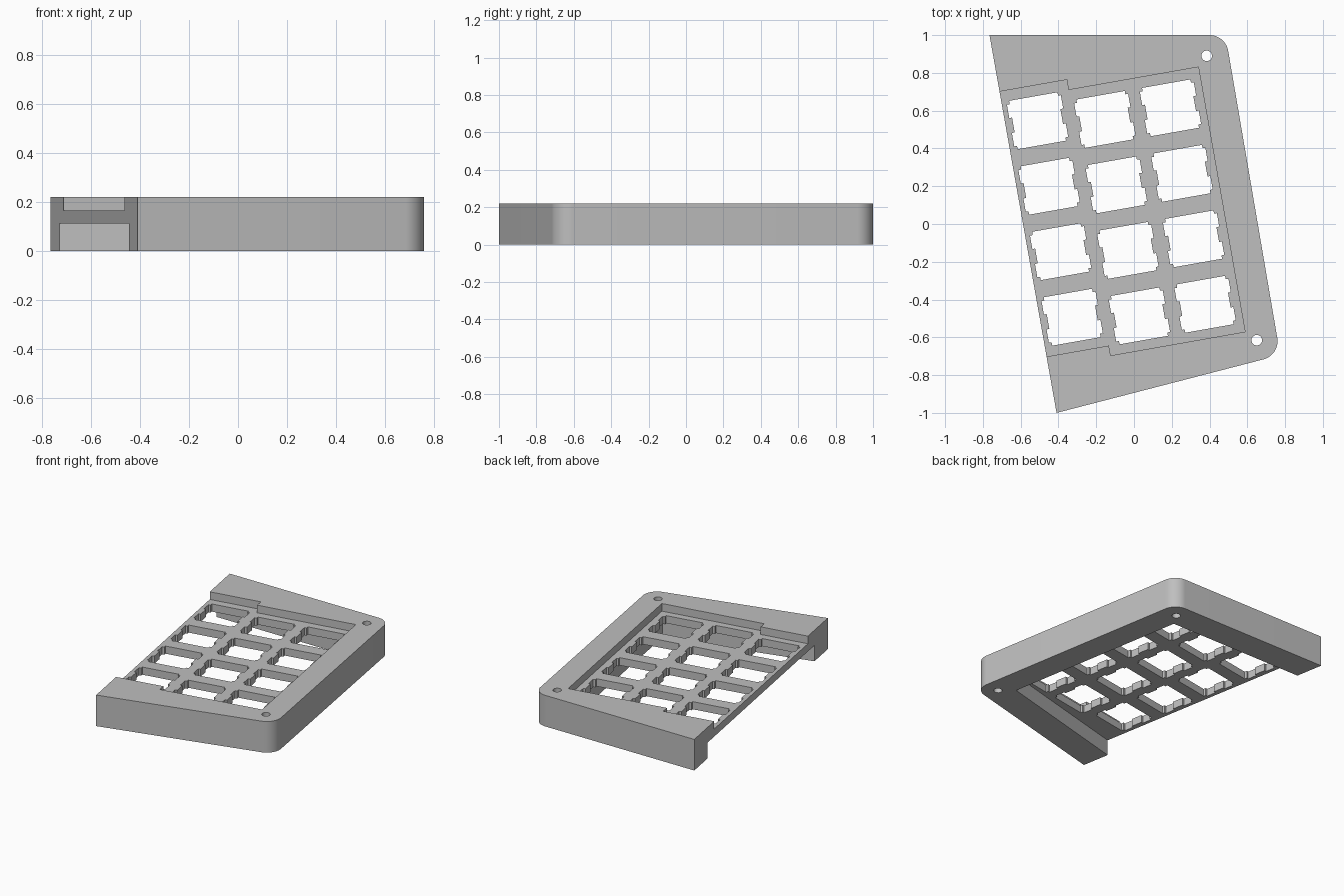
import bpy
import bmesh
from math import sin, cos, radians
from mathutils import Matrix

cube = bpy.data.objects.get("Cube")
if cube:
    bpy.data.objects.remove(cube, do_unlink=True)

HEIGHT = 0.22
PLATE_BOTTOM, PLATE_TOP = 0.112, 0.166
TILT = Matrix.Rotation(radians(10), 4, 'Z')   # key grid is turned within the case
PITCH = 0.352


def prism(name, outlines, z0, z1, matrix=None):
    """Extrude one or more closed outlines from z0 to z1 as one object."""
    bm = bmesh.new()
    for outline in outlines:
        face = bm.faces.new([bm.verts.new((x, y, z0)) for x, y in outline])
        new = bmesh.ops.extrude_face_region(bm, geom=[face])["geom"]
        bmesh.ops.translate(bm, vec=(0, 0, z1 - z0),
                            verts=[v for v in new if isinstance(v, bmesh.types.BMVert)])
    if matrix:
        bm.transform(matrix)
    bmesh.ops.recalc_face_normals(bm, faces=bm.faces)
    mesh = bpy.data.meshes.new(name)
    bm.to_mesh(mesh)
    bm.free()
    obj = bpy.data.objects.new(name, mesh)
    bpy.context.collection.objects.link(obj)
    return obj


def arc(cx, cy, r, start, end, steps):
    angles = [radians(start + (end - start) * i / steps) for i in range(steps + 1)]
    return [(cx + r * cos(a), cy + r * sin(a)) for a in angles]


def cut(target, cutter):
    """Subtract the cutter from the target and discard it."""
    mod = target.modifiers.new("cut", 'BOOLEAN')
    mod.operation = 'DIFFERENCE'
    mod.solver = 'EXACT'
    mod.object = cutter
    bpy.context.view_layer.objects.active = target
    bpy.ops.object.modifier_apply(modifier=mod.name)
    bpy.data.objects.remove(cutter, do_unlink=True)


def switch_hole(u, v):
    """Square opening with two clip notches on each side."""
    h, n, a, b = 0.13, 0.145, 0.04, 0.112
    side = [(h, -h), (h, -b), (n, -b), (n, -a), (h, -a),
            (h, a), (n, a), (n, b), (h, b), (h, h)]
    return [(u + x, v + y) for x, y in side + [(-x, -y) for x, y in side]]


# Case body: slanted block with two rounded corners
outline = ([(-0.765, 1.0), (-0.41, -1.0)]
           + arc(0.66, -0.62, 0.1, -75.5, 10, 16)
           + arc(0.40, 0.90, 0.1, 10, 90, 16))
case = prism("keypad_case", [outline], 0, HEIGHT)

# Upper recess, stepped at the staggered first column and open on one side
recess = [(-0.9, 0.814), (-0.218, 0.814), (-0.218, 0.759), (0.48, 0.759),
          (0.48, -0.664), (-0.243, -0.664), (-0.243, -0.611), (-0.9, -0.611)]
cut(case, prism("upper_recess", [recess], PLATE_TOP, 0.4, TILT))

# Lower pocket, parallel to the outer walls and open on one side
pocket = [(-1.0, 0.80), (0.33, 0.80), (0.56, -0.536), (-0.445, -0.80), (-0.7, -0.867)]
cut(case, prism("lower_pocket", [pocket], -0.2, PLATE_BOTTOM))

# Switch openings: three columns of four
columns = [(-0.408, 0.627), (-0.056, 0.572), (0.297, 0.572)]
holes = [switch_hole(u, v - row * PITCH) for u, v in columns for row in range(4)]
cut(case, prism("switch_openings", holes, -0.1, 0.3, TILT))

# Screw holes in the rounded corners
screws = [arc(x, y, 0.028, 0, 345, 23) for x, y in [(0.385, 0.89), (0.65, -0.615)]]
cut(case, prism("screw_holes", screws, -0.1, 0.3))

# Plain grey plastic
grey = bpy.data.materials.new("grey_plastic")
grey.use_nodes = True
colour = (0.52, 0.52, 0.52, 1)
grey.diffuse_color = colour
grey.node_tree.nodes["Principled BSDF"].inputs["Base Color"].default_value = colour
case.data.materials.clear()
case.data.materials.append(grey)

bpy.ops.object.select_all(action='DESELECT')
case.select_set(True)
bpy.context.view_layer.objects.active = case
bpy.ops.object.shade_smooth_by_angle(angle=radians(30))
